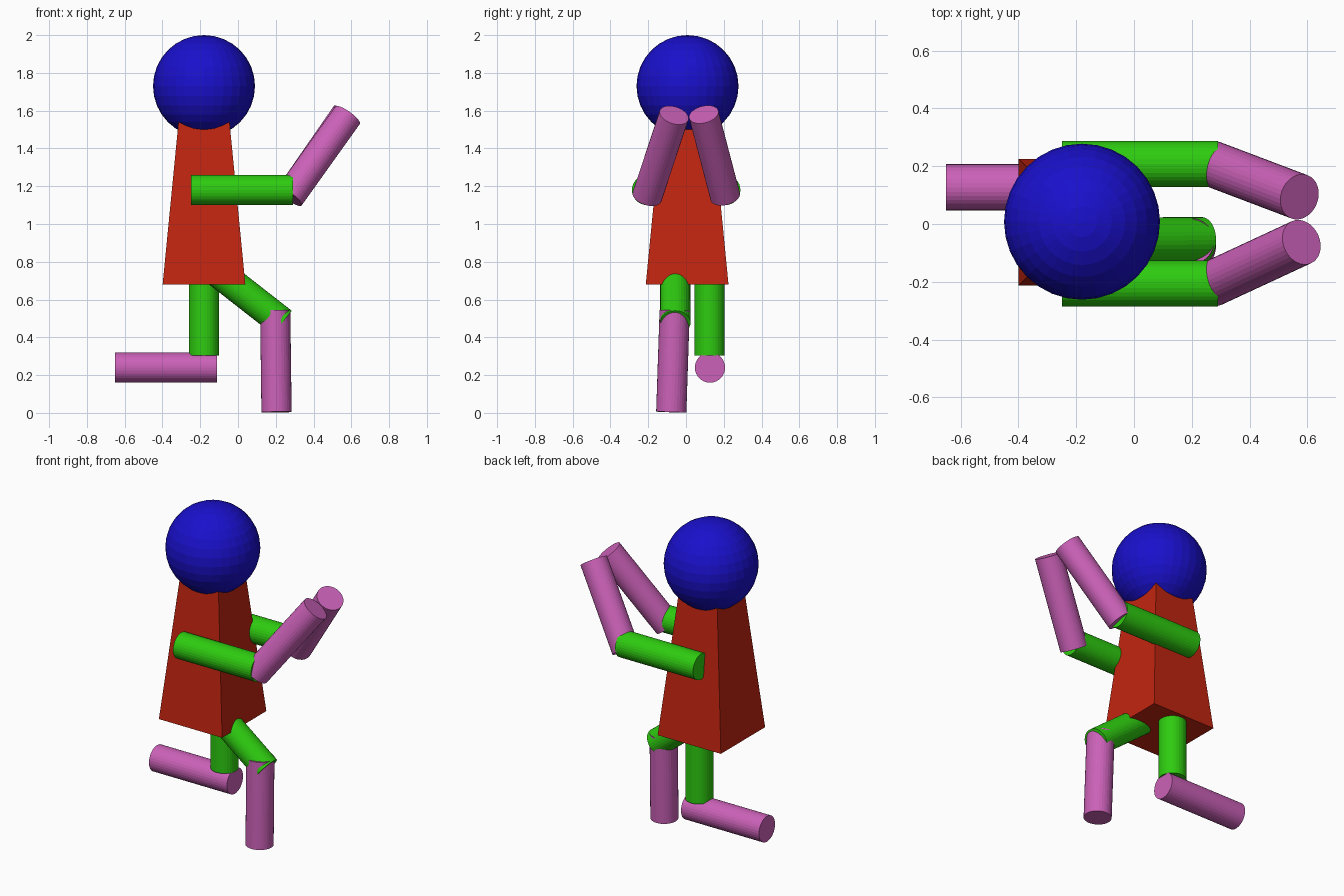
import bpy
import math
from mathutils import Vector

if "Cube" in bpy.data.objects:
    bpy.data.objects.remove(bpy.data.objects["Cube"])


def material(name, rgb):
    m = bpy.data.materials.new(name)
    m.diffuse_color = (*rgb, 1)
    m.use_nodes = True
    m.node_tree.nodes["Principled BSDF"].inputs["Base Color"].default_value = m.diffuse_color
    return m


BLUE = material("blue", (0.01, 0.005, 0.6))
RED = material("red", (0.54, 0.018, 0.005))
GREEN = material("green", (0.027, 0.6, 0.005))
PINK = material("pink", (0.6, 0.12, 0.48))


def finish(name, mat):
    ob = bpy.context.object
    ob.name = name
    ob.data.materials.append(mat)
    return ob


def limb(name, start, end, mat, radius=0.08):
    """Straight cylinder between two points."""
    a, b = Vector(start), Vector(end)
    bpy.ops.mesh.primitive_cylinder_add(vertices=32, radius=radius, depth=(b - a).length,
                                        location=(a + b) / 2)
    ob = finish(name, mat)
    ob.rotation_euler = (b - a).to_track_quat('Z', 'Y').to_euler()


# Head
bpy.ops.mesh.primitive_uv_sphere_add(segments=32, ring_count=16, radius=0.27,
                                     location=(-0.18, 0.008, 1.73))
finish("head", BLUE)

# Torso: tapered square block whose top is buried in the head
z0, z1 = 0.68, 1.56
bpy.ops.mesh.primitive_cone_add(vertices=4, radius1=0.219 * math.sqrt(2),
                                radius2=0.133 * math.sqrt(2), depth=z1 - z0,
                                location=(-0.18, 0.006, (z0 + z1) / 2),
                                rotation=(0, 0, math.pi / 4))
finish("torso", RED)

# Arms, raised in front
for side, y, hand in (("right", -0.206, (0.58, -0.063, 1.576)),
                      ("left", 0.208, (0.573, 0.094, 1.58))):
    limb(side + "_upper_arm", (-0.25, y, 1.18), (0.29, y, 1.18), GREEN)
    limb(side + "_forearm", (0.272, y, 1.145), hand, PINK)

# Kneeling leg
limb("left_thigh", (-0.18, 0.125, 0.845), (-0.18, 0.125, 0.305), GREEN)
limb("left_shin", (-0.65, 0.127, 0.24), (-0.11, 0.127, 0.24), PINK)

# Forward leg
limb("right_thigh", (-0.19, -0.058, 0.81), (0.235, -0.056, 0.478), GREEN)
limb("right_shin", (0.197, -0.06, 0.543), (0.204, -0.078, 0.004), PINK)
